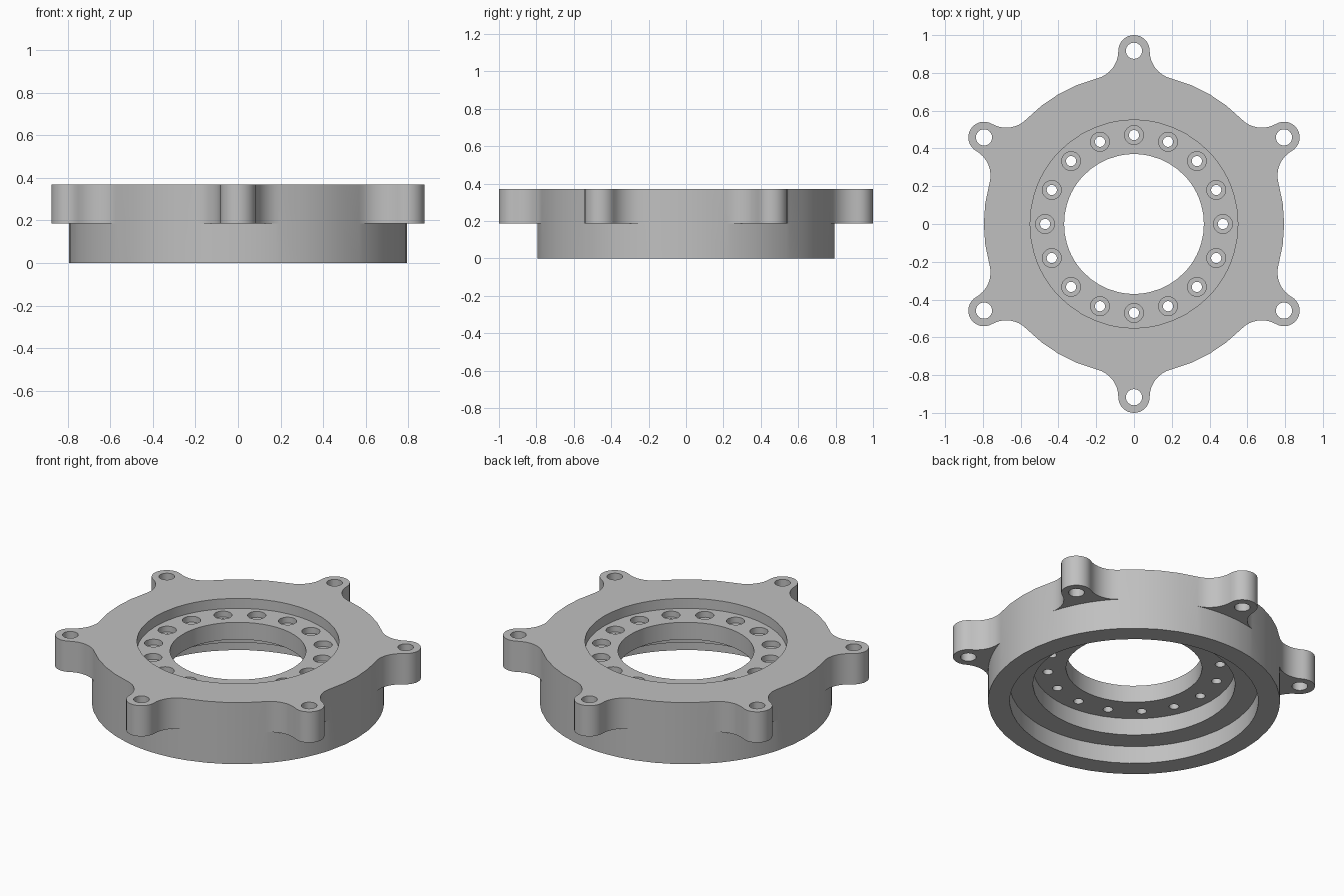
import bpy
import bmesh
from math import sin, cos, pi, atan2, hypot, sqrt, radians

cube = bpy.data.objects.get("Cube")
if cube:
    bpy.data.objects.remove(cube, do_unlink=True)

BODY_R, TOP, LUG_Z = 0.795, 0.37, 0.185
LUG_DIST, LUG_R, FILLET = 0.917, 0.083, 0.15
BORE, STEP, LIP = 0.37, 0.55, 0.677

grey = bpy.data.materials.new("plain grey")
grey.use_nodes = True
colour = (0.53, 0.53, 0.53, 1)
grey.diffuse_color = colour
grey.node_tree.nodes["Principled BSDF"].inputs["Base Color"].default_value = colour


def arc(cx, cy, r, a, b, n):
    """Points on an arc, from angle a to angle b."""
    return [(cx + r * cos(a + (b - a) * i / n), cy + r * sin(a + (b - a) * i / n))
            for i in range(n + 1)]


def lug_outline():
    """Outline of the flange: six rounded lugs blended into a circle."""
    d0, d1 = BODY_R + FILLET, LUG_R + FILLET
    fx = (d0 ** 2 - d1 ** 2 + LUG_DIST ** 2) / (2 * LUG_DIST)
    fy = sqrt(d0 ** 2 - fx ** 2)
    join = atan2(fy, fx - LUG_DIST)
    foot = atan2(fy, fx)
    half = arc(LUG_DIST, 0, LUG_R, 0, join, 8)
    half += arc(fx, fy, FILLET, join + pi, foot + pi, 8)[1:]
    half += arc(0, 0, BODY_R, foot, pi / 6, 2)[1:]
    sector = [(x, -y) for x, y in reversed(half[1:-1])] + half
    points = []
    for k in range(6):
        c, s = cos(pi / 6 + k * pi / 3), sin(pi / 6 + k * pi / 3)
        points += [(x * c - y * s, x * s + y * c) for x, y in sector]
    return points


def skin(bm, loops, closed):
    """Join matching loops of points with quads; cap the ends if not closed."""
    rings = [[bm.verts.new(p) for p in loop] for loop in loops]
    n = len(rings[0])
    pairs = list(zip(rings, rings[1:]))
    if closed:
        pairs.append((rings[-1], rings[0]))
    else:
        bm.faces.new(rings[0])
        bm.faces.new(rings[-1])
    for a, b in pairs:
        for i in range(n):
            j = (i + 1) % n
            bm.faces.new((a[i], a[j], b[j], b[i]))


def to_object(name, bm):
    bmesh.ops.remove_doubles(bm, verts=bm.verts, dist=1e-4)
    bmesh.ops.dissolve_degenerate(bm, edges=bm.edges, dist=1e-4)
    bmesh.ops.recalc_face_normals(bm, faces=bm.faces)
    mesh = bpy.data.meshes.new(name)
    bm.to_mesh(mesh)
    bm.free()
    mesh.materials.append(grey)
    obj = bpy.data.objects.new(name, mesh)
    bpy.context.collection.objects.link(obj)
    return obj


# Ring body: stepped section swept around, with the lugs on its upper half
outline = lug_outline()
dirs = [(x / hypot(x, y), y / hypot(x, y)) for x, y in outline]


def circle(r, z):
    return [(x * r, y * r, z) for x, y in dirs]


def lugs(z):
    return [(x, y, z) for x, y in outline]


bm = bmesh.new()
skin(bm, [
    circle(BORE, 0.31), circle(STEP, 0.31), circle(STEP, TOP),
    lugs(TOP), lugs(LUG_Z),
    circle(BODY_R, LUG_Z), circle(BODY_R, 0), circle(LIP, 0),
    circle(LIP, 0.105), circle(STEP, 0.105),
    circle(STEP, 0.207), circle(BORE, 0.207),
], True)
ring = to_object("mounting_ring", bm)


# Cutters: plain lug holes and counterbored bolt holes
def drill(bm, dist, angle, profile, sides=24):
    cx, cy = dist * cos(angle), dist * sin(angle)
    skin(bm, [[(x, y, z) for x, y in arc(cx, cy, r, 0, 2 * pi, sides)[:-1]]
              for r, z in profile], False)


bm = bmesh.new()
for k in range(6):
    drill(bm, LUG_DIST, pi / 6 + k * pi / 3, [(0.043, 0.1), (0.043, 0.5)])
for k in range(16):
    drill(bm, 0.471, k * pi / 8,
          [(0.027, 0.15), (0.027, 0.275), (0.05, 0.275), (0.05, 0.4)])
cutter = to_object("hole_cutter", bm)
cutter.hide_render = True

# Cut the holes and keep the finished mesh
cut = ring.modifiers.new("holes", 'BOOLEAN')
cut.operation = 'DIFFERENCE'
cut.solver = 'EXACT'
cut.object = cutter
bpy.context.view_layer.update()
graph = bpy.context.evaluated_depsgraph_get()
finished = bpy.data.meshes.new_from_object(ring.evaluated_get(graph))
ring.modifiers.clear()
ring.data = finished
bpy.data.objects.remove(cutter, do_unlink=True)

# Smooth walls, sharp rims
bpy.ops.object.select_all(action='DESELECT')
ring.select_set(True)
bpy.context.view_layer.objects.active = ring
bpy.ops.object.shade_smooth_by_angle(angle=radians(30))
